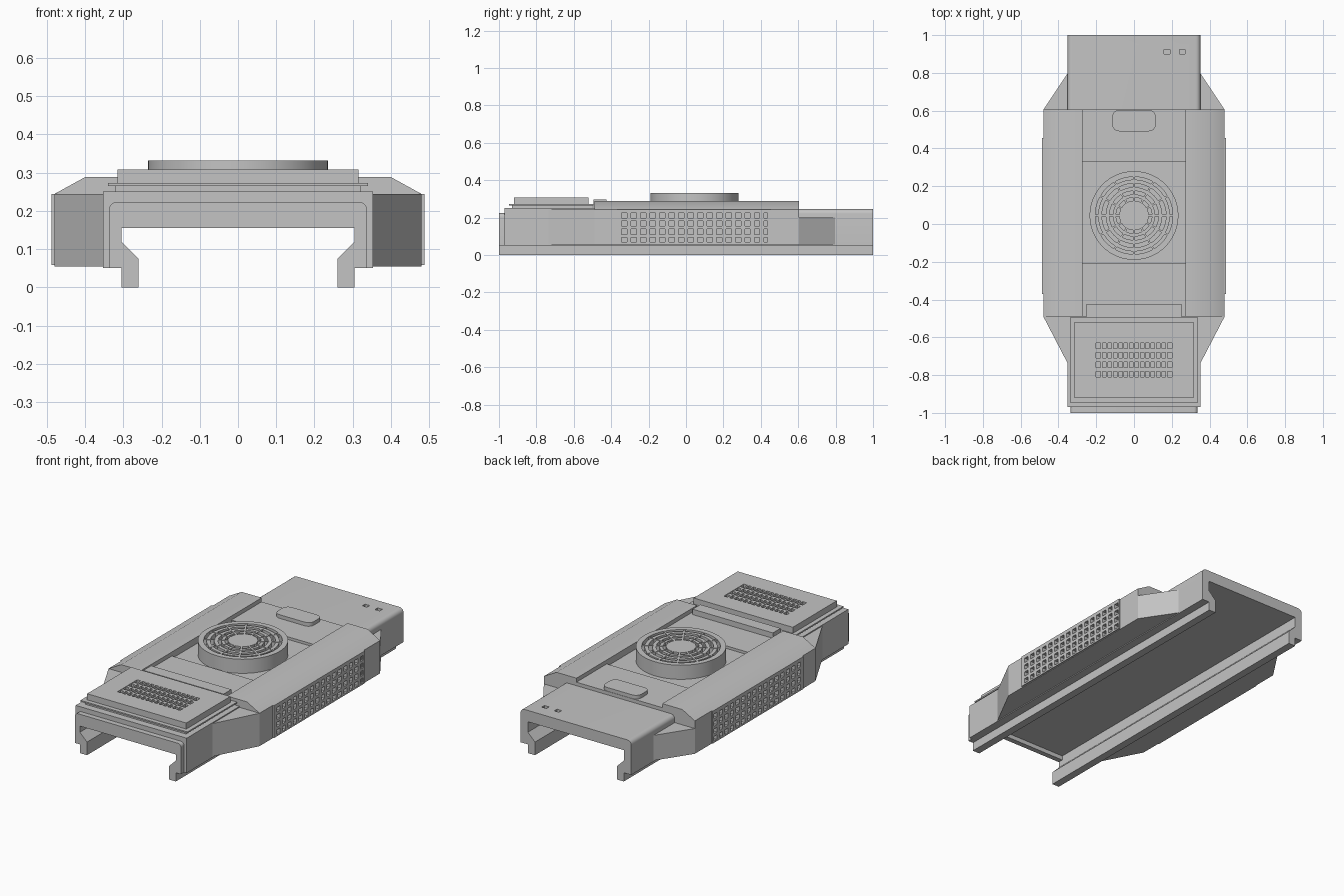
import bpy, bmesh, math
from mathutils import Matrix

cube = bpy.data.objects.get("Cube")
if cube:
    bpy.data.objects.remove(cube, do_unlink=True)

grey = bpy.data.materials.new("plain grey")
grey.use_nodes = True
GREY = (0.55, 0.55, 0.55, 1)
grey.diffuse_color = GREY
grey.node_tree.nodes["Principled BSDF"].inputs["Base Color"].default_value = GREY


def finish(name, bm):
    bmesh.ops.recalc_face_normals(bm, faces=bm.faces[:])
    mesh = bpy.data.meshes.new(name)
    bm.to_mesh(mesh)
    bm.free()
    mesh.materials.append(grey)
    ob = bpy.data.objects.new(name, mesh)
    bpy.context.collection.objects.link(ob)
    return ob


def add_box(bm, x, y, z, turn=None):
    mid = [(a + b) / 2 for a, b in (x, y, z)]
    size = [b - a for a, b in (x, y, z)]
    mat = Matrix.Translation(mid) @ Matrix.Diagonal((*size, 1))
    bmesh.ops.create_cube(bm, size=1, matrix=turn @ mat if turn else mat)


def box(name, x, y, z):
    bm = bmesh.new()
    add_box(bm, x, y, z)
    return finish(name, bm)


def prism(name, points, axis, a, b):
    """Extrude a 2D outline along y (xz outline) or z (xy outline)."""
    bm = bmesh.new()
    place = (lambda p: (p[0], a, p[1])) if axis == "y" else (lambda p: (p[0], p[1], a))
    face = bm.faces.new([bm.verts.new(place(p)) for p in points])
    new = bmesh.ops.extrude_face_region(bm, geom=[face])["geom"]
    shift = (0, b - a, 0) if axis == "y" else (0, 0, b - a)
    bmesh.ops.translate(bm, vec=shift, verts=[v for v in new if isinstance(v, bmesh.types.BMVert)])
    return finish(name, bm)


def lathe(name, profile, center, closed, steps=64):
    bm = bmesh.new()
    rings = []
    for r, z in profile:
        rings.append([bm.verts.new((center[0] + r * math.cos(t), center[1] + r * math.sin(t), z))
                      for t in (2 * math.pi * i / steps for i in range(steps))])
    pairs = list(zip(rings, rings[1:] + rings[:1])) if closed else list(zip(rings, rings[1:]))
    for lo, hi in pairs:
        for i in range(steps):
            j = (i + 1) % steps
            bm.faces.new((lo[i], lo[j], hi[j], hi[i]))
    if not closed:
        bm.faces.new(rings[0])
        bm.faces.new(rings[-1])
    smooth(finish(name, bm))


def smooth(ob):
    bpy.ops.object.select_all(action="DESELECT")
    ob.select_set(True)
    bpy.context.view_layer.objects.active = ob
    bpy.ops.object.shade_smooth_by_angle(angle=math.radians(32))


def carve(ob, x, y, z):
    cutter = box("cutter", x, y, z)
    cutter.hide_render = True
    mod = ob.modifiers.new("pocket", "BOOLEAN")
    mod.operation, mod.solver, mod.object = "DIFFERENCE", "EXACT", cutter
    bpy.context.view_layer.objects.active = ob
    bpy.ops.object.modifier_apply(modifier=mod.name)
    bpy.data.objects.remove(cutter, do_unlink=True)


def arc(cx, cy, r, start, n=6):
    return [(cx + r * math.cos(start + math.pi / 2 * i / n),
             cy + r * math.sin(start + math.pi / 2 * i / n)) for i in range(n + 1)]


def channel(name, half, top, radius, ceiling, y0, y1):
    """Inverted U with hooked rails, as one extruded section."""
    corner = arc(half - radius, top - radius, radius, 0) if radius else [(half, top)]
    right = [(0.305, ceiling), (0.305, 0.12), (0.26, 0.075), (0.26, 0), (0.305, 0),
             (0.305, 0.05), (half, 0.05)] + corner
    return prism(name, right + [(-x, z) for x, z in reversed(right)], "y", y0, y1)


# Channel shell in three lengths, with a deeper lip at the front
rear = channel("rear_shell", 0.352, 0.245, 0.025, 0.18, -0.49, 1)
for x in (0.16, 0.24):
    carve(rear, (x, x + 0.03), (0.9, 0.925), (0.215, 0.3))
smooth(rear)
channel("front_shell", 0.353, 0.25, 0, 0.18, -0.97, -0.49)
smooth(channel("front_lip", 0.337, 0.223, 0.02, 0.155, -1, -0.97))

# Stacked front cover with vent
box("cover_neck", (-0.32, 0.32), (-0.93, -0.5), (0.24, 0.267))
box("cover_plate", (-0.34, 0.34), (-0.945, -0.495), (0.265, 0.273))
cover = box("cover_block", (-0.315, 0.315), (-0.92, -0.52), (0.272, 0.308))
carve(cover, (-0.2, 0.2), (-0.81, -0.63), (0.28, 0.4))
bm = bmesh.new()
for i in range(3):
    y = -0.78 + 0.05 * i
    add_box(bm, (-0.2, 0.2), (y, y + 0.02), (0.279, 0.305))
for i in range(1, 14):
    x = -0.2 + 0.4 * i / 14
    add_box(bm, (x - 0.005, x + 0.005), (-0.81, -0.63), (0.279, 0.308))
finish("cover_vent_slats", bm)

# Centre panels and crossbar
box("rear_deck", (-0.274, 0.274), (0.33, 0.605), (0.24, 0.265))
box("front_deck", (-0.274, 0.274), (-0.49, -0.21), (0.24, 0.265))
box("fan_deck", (-0.274, 0.274), (-0.21, 0.33), (0.24, 0.25))
box("crossbar", (-0.255, 0.255), (-0.495, -0.425), (0.25, 0.296))

# Rounded rear button
outline = []
for i, (sx, sy) in enumerate([(1, 1), (-1, 1), (-1, -1), (1, -1)]):
    outline += arc(sx * 0.08, 0.547 + sy * 0.021, 0.035, i * math.pi / 2)
smooth(prism("rear_button", outline, "z", 0.25, 0.286))

# Side housings, tapered ends and perforated grilles
shoulder_outline = [(0.33, 0.055), (0.48, 0.055), (0.48, 0.244), (0.40, 0.288),
                    (0.273, 0.288), (0.273, 0.2), (0.33, 0.2)]
COLS, ROWS = 16, 4
for side, s in (("left", 1), ("right", -1)):
    def span(a, b):
        return tuple(sorted((s * a, s * b)))

    shoulder = prism(side + "_housing", [(s * x, z) for x, z in shoulder_outline], "y", -0.49, 0.605)
    carve(shoulder, span(0.455, 0.6), (-0.35, 0.435), (0.068, 0.235))
    smooth(shoulder)
    for end, y0, y1, top in (("front", -0.49, -0.74, 0.244), ("rear", 0.605, 0.8, 0.2)):
        prism(f"{side}_{end}_taper", [(s * 0.33, y0), (s * 0.48, y0), (s * 0.35, y1), (s * 0.33, y1)],
              "z", 0.055, top)
    bm = bmesh.new()
    pitch_y, pitch_z = 0.0507, 0.043
    y_first, z_first = -0.33, 0.081
    for c in range(COLS + 1):
        y = y_first + pitch_y * (c - 0.5)
        lo = -0.37 if c == 0 else y - 0.011
        hi = 0.455 if c == COLS else y + 0.011
        add_box(bm, span(0.454, 0.488), (lo, hi), (0.058, 0.244))
    for r in range(ROWS + 1):
        z = z_first + pitch_z * (r - 0.5)
        lo = 0.058 if r == 0 else z - 0.008
        hi = 0.244 if r == ROWS else z + 0.008
        add_box(bm, span(0.454, 0.488), (-0.37, 0.455), (lo, hi))
    finish(side + "_grille", bm)

# Round fan with guard rings and spokes
FAN = (0, 0.045)
lathe("fan_drum", [(0.235, 0.24), (0.235, 0.331), (0.205, 0.331), (0.205, 0.285)], FAN, False)
for i, (inner, outer) in enumerate([(0.17, 0.19), (0.13, 0.15), (0.095, 0.112)]):
    lathe(f"fan_guard_ring_{i + 1}", [(inner, 0.3), (outer, 0.3), (outer, 0.328), (inner, 0.328)], FAN, True)
lathe("fan_hub", [(0.078, 0.28), (0.078, 0.331)], FAN, False)
bm = bmesh.new()
for i in range(12):
    turn = Matrix.Translation((*FAN, 0)) @ Matrix.Rotation(i * math.pi / 6, 4, "Z")
    add_box(bm, (0.07, 0.21), (-0.005, 0.005), (0.3, 0.33), turn)
finish("fan_spokes", bm)
